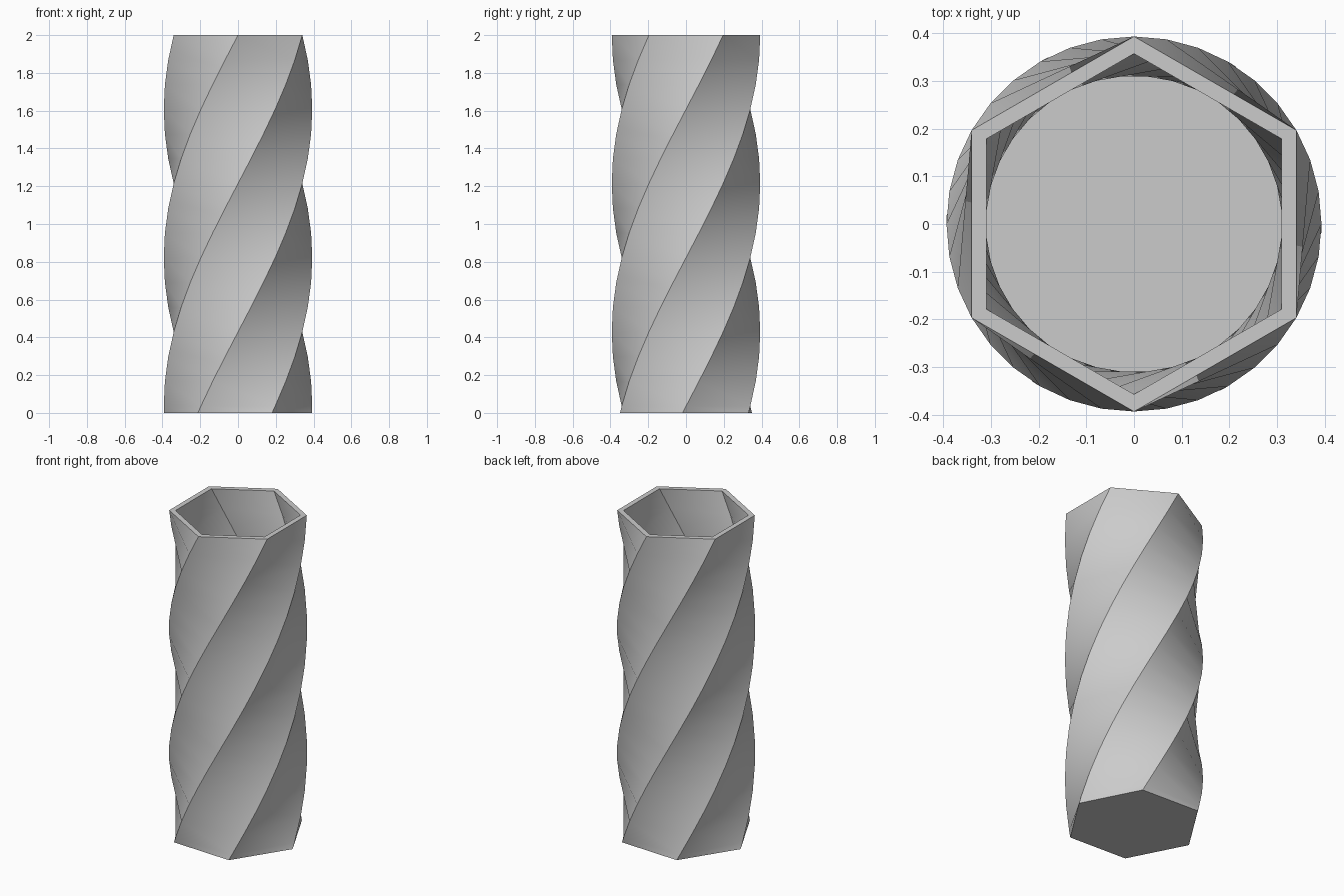
import bpy
import bmesh
from math import cos, sin, pi, radians

cube = bpy.data.objects.get("Cube")
if cube:
    bpy.data.objects.remove(cube, do_unlink=True)

SIDES = 6
LAYERS = 15
HEIGHT = 2.0
FLOOR = 0.0357
OUTER, INNER = 0.393, 0.357
STEP = radians(10)                      # twist per layer
LAYER = (HEIGHT - FLOOR) / LAYERS
levels = [FLOOR + i * LAYER for i in range(LAYERS + 1)]

grey = bpy.data.materials.new("plain grey")
grey.use_nodes = True
colour = (0.6, 0.6, 0.6, 1)
grey.diffuse_color = colour
grey.node_tree.nodes["Principled BSDF"].inputs["Base Color"].default_value = colour

bm = bmesh.new()


def ring(radius, z):
    """Hexagon whose turn follows its height, with a corner facing front at the rim."""
    turn = (z - HEIGHT) / LAYER * STEP - pi / 2
    return [bm.verts.new((radius * cos(turn + k * 2 * pi / SIDES),
                          radius * sin(turn + k * 2 * pi / SIDES), z))
            for k in range(SIDES)]


def twisted_wall(rings):
    """Join neighbouring rings, splitting each panel along its shorter diagonal."""
    for low, high in zip(rings, rings[1:]):
        for k in range(SIDES):
            n = (k + 1) % SIDES
            bm.faces.new((low[k], low[n], high[k]))
            bm.faces.new((low[n], high[n], high[k]))


# Outer wall, inner wall, base, inside floor and rim
outside = [ring(OUTER, z) for z in [0.0] + levels]
inside = [ring(INNER, z) for z in levels]
twisted_wall(outside)
twisted_wall(inside)
bm.faces.new(outside[0])
bm.faces.new(inside[0])
for k in range(SIDES):
    n = (k + 1) % SIDES
    bm.faces.new((outside[-1][k], outside[-1][n], inside[-1][n], inside[-1][k]))
bmesh.ops.recalc_face_normals(bm, faces=bm.faces)

mesh = bpy.data.meshes.new("twisted_vase")
bm.to_mesh(mesh)
bm.free()
mesh.materials.append(grey)
vase = bpy.data.objects.new("twisted_vase", mesh)
bpy.context.collection.objects.link(vase)

# Smooth panels with crisp ridges
bpy.ops.object.select_all(action="DESELECT")
vase.select_set(True)
bpy.context.view_layer.objects.active = vase
bpy.ops.object.shade_smooth_by_angle(angle=radians(35))
